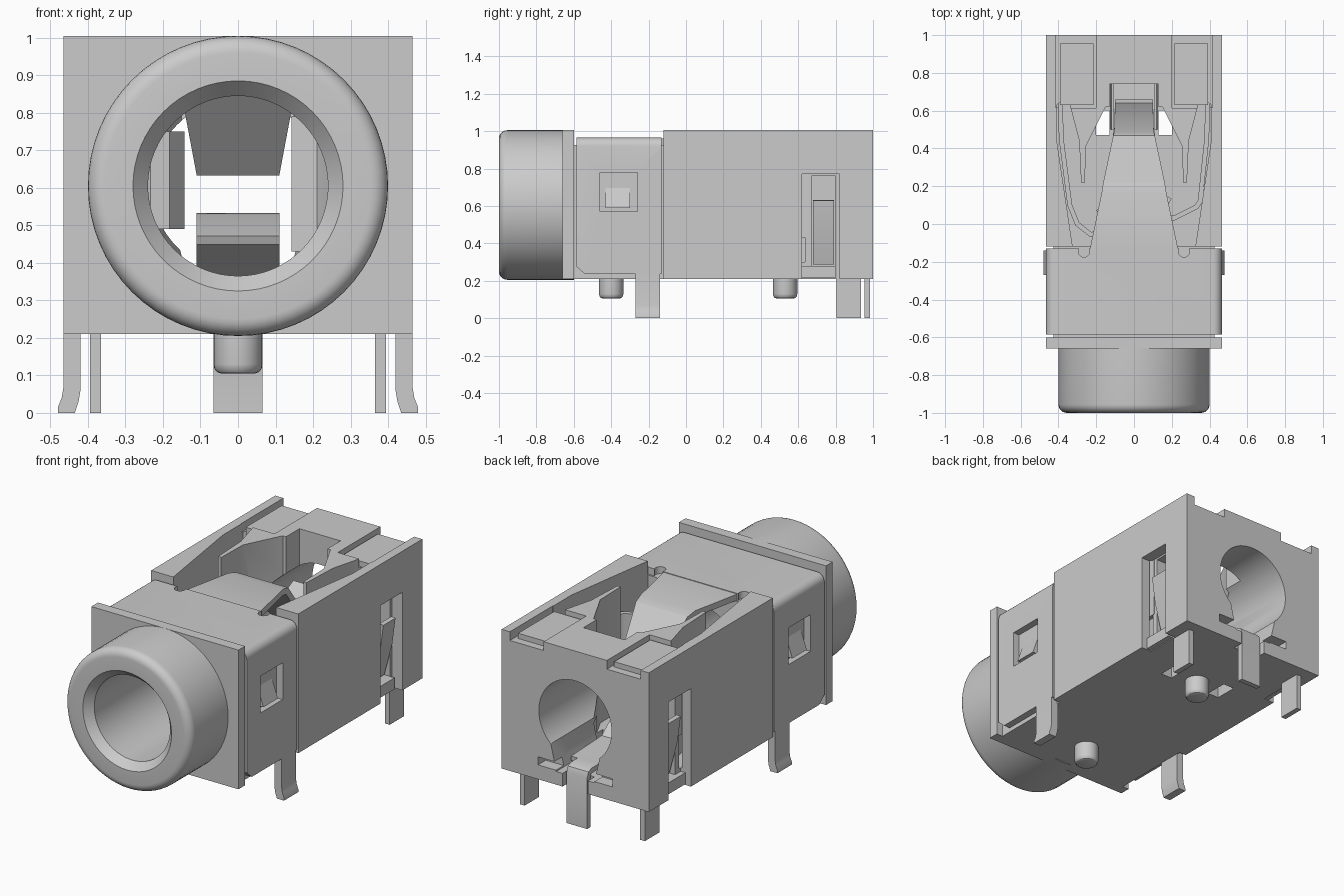
import bpy, bmesh, math
from mathutils import Vector

if "Cube" in bpy.data.objects:
    bpy.data.objects.remove(bpy.data.objects["Cube"])

CZ = 0.605  # height of the bore axis


def finish(name, bm, angle=30):
    bmesh.ops.remove_doubles(bm, verts=bm.verts, dist=1e-5)
    bmesh.ops.recalc_face_normals(bm, faces=bm.faces)
    me = bpy.data.meshes.new(name)
    bm.to_mesh(me)
    bm.free()
    ob = bpy.data.objects.new(name, me)
    bpy.context.collection.objects.link(ob)
    smooth(ob, angle)
    return ob


def activate(ob):
    bpy.ops.object.select_all(action='DESELECT')
    ob.select_set(True)
    bpy.context.view_layer.objects.active = ob


def smooth(ob, angle=30):
    activate(ob)
    bpy.ops.object.shade_smooth_by_angle(angle=math.radians(angle))


def prism(name, pts, axis, lo, hi):
    """Extrude a 2D outline along an axis (x: yz outline, y: xz, z: xy)."""
    place = {'x': lambda a, b, h: (h, a, b), 'y': lambda a, b, h: (a, h, b),
             'z': lambda a, b, h: (a, b, h)}[axis]
    bm = bmesh.new()
    f = bm.faces.new([bm.verts.new(place(a, b, lo)) for a, b in pts])
    r = bmesh.ops.extrude_face_region(bm, geom=[f])
    move = Vector(place(0, 0, hi - lo))
    bmesh.ops.translate(bm, vec=move, verts=[v for v in r['geom'] if isinstance(v, bmesh.types.BMVert)])
    return finish(name, bm)


def box(name, x0, x1, y0, y1, z0, z1):
    x0, x1 = sorted((x0, x1))
    return prism(name, [(x0, y0), (x1, y0), (x1, y1), (x0, y1)], 'z', z0, z1)


def circle(a, b, r, n=64):
    return [(a + r * math.cos(2 * math.pi * i / n), b + r * math.sin(2 * math.pi * i / n)) for i in range(n)]


def lathe(name, prof, center, axis, steps, closed=False):
    """Spin (radius, height) points around the y or z axis."""
    bm = bmesh.new()
    c = Vector(center)
    d = Vector((0, 1, 0)) if axis == 'y' else Vector((0, 0, 1))
    vs = [bm.verts.new(c + Vector((r, 0, 0)) + d * h) for r, h in prof]
    es = [bm.edges.new(p) for p in zip(vs, vs[1:])]
    if closed:
        es.append(bm.edges.new((vs[-1], vs[0])))
    bmesh.ops.spin(bm, geom=vs + es, cent=c, axis=d, angle=2 * math.pi, steps=steps)
    return finish(name, bm)


def ribbon(name, pairs, thick):
    """Bent sheet metal strip between pairs of edge points."""
    bm = bmesh.new()
    rows = [(bm.verts.new(a), bm.verts.new(b)) for a, b in pairs]
    for (a, b), (c, d) in zip(rows, rows[1:]):
        bm.faces.new((a, b, d, c))
    ob = finish(name, bm)
    m = ob.modifiers.new("thickness", 'SOLIDIFY')
    m.thickness, m.offset, m.use_even_offset = thick, 0, True
    activate(ob)
    bpy.ops.object.modifier_apply(modifier=m.name)
    smooth(ob)
    return ob


def flat_strip(name, pts, thick):
    return ribbon(name, [((-w, y, z), (w, y, z)) for y, z, w in pts], thick)


def upright_strip(name, pts, z0, z1, thick=0.025):
    return ribbon(name, [((x, y, z0), (x, y, z1)) for x, y in pts], thick)


def cut(ob, *cutters):
    for c in cutters:
        m = ob.modifiers.new("cut", 'BOOLEAN')
        m.operation, m.solver, m.object = 'DIFFERENCE', 'EXACT', c
        activate(ob)
        bpy.ops.object.modifier_apply(modifier=m.name)
        bpy.data.objects.remove(c)
    smooth(ob)


def bore(r, y0, y1):
    return prism("bore_cutter", circle(0, CZ, r), 'y', y0, y1)


# Round socket barrel with rounded rim and chamfered mouth
rim = [(0.355 + 0.045 * math.sin(t), -0.955 - 0.045 * math.cos(t)) for t in [i * math.pi / 12 for i in range(7)]]
lathe("barrel", [(0.24, -0.6), (0.24, -0.955), (0.28, -1.0)] + rim + [(0.4, -0.6)], (0, 0, CZ), 'y', 64, True)

# Square flange and the front core behind it
flange = box("flange", -0.465, 0.465, -0.66, -0.60, 0.21, 1.005)
cut(flange, bore(0.24, -0.7, -0.5))
core = box("front_core", -0.425, 0.425, -0.60, -0.12, 0.21, 0.925)
cut(core, bore(0.24, -0.7, 0))

# Rear housing: open-topped cavity with two fingers, bore and contact slots
housing = box("rear_housing", -0.465, 0.465, -0.12, 1.0, 0.21, 1.005)
half = [(0.32, -0.2), (0.325, -0.12), (0.41, 0.45), (0.41, 0.63), (0.35, 0.67), (0.29, 0.44), (0.28, 0.22),
        (0.26, 0.22), (0.255, 0.41), (0.15, 0.62), (0.13, 0.62), (0.13, 0.74)]
cut(housing,
    prism("cavity_cutter", half + [(-x, y) for x, y in reversed(half)], 'z', 0.30, 1.1),
    bore(0.23, 0.1, 1.1),
    prism("channel_cutter", [(-0.12, 0.285), (0.12, 0.285), (0.16, 0.46), (-0.16, 0.46)], 'y', 0.5, 1.1),
    box("slot_cutter", -0.235, 0.235, 0.93, 1.1, 0.292, 0.338),
    box("leg_notch_cutter", -0.08, 0.08, 0.94, 1.12, 0.15, 0.33))
for s in (-1, 1):
    cut(housing,
        box("pocket_cutter", s * 0.20, s * 0.413, 0.615, 1.1, 0.955, 1.1),
        box("window_cutter", s * 0.40, s * 0.5, 0.62, 0.82, 0.15, 0.77),
        box("window_hole_cutter", s * 0.33, s * 0.45, 0.67, 0.80, 0.28, 0.76),
        box("floor_hole_cutter", s * 0.13, s * 0.20, 0.47, 0.60, 0.1, 0.4))

# Ground shield wrapped over the front core
arc = [(0.42 + 0.045 * math.cos(t), 0.92 + 0.045 * math.sin(t)) for t in [i * math.pi / 12 for i in range(7)]]
right = [(0.42, 0.92), (0.42, 0.235), (0.465, 0.235)] + arc
shield = prism("shield", right + [(-x, z) for x, z in reversed(right)], 'y', -0.585, -0.13)
cut(shield, prism("corner_cutter", [(-0.6, 0.2), (-0.54, 0.2), (-0.54, 0.235), (-0.585, 0.275), (-0.6, 0.275)],
                  'x', -0.6, 0.6))
for s in (-1, 1):
    cut(shield,
        box("latch_window_cutter", s * 0.3, s * 0.6, -0.46, -0.26, 0.57, 0.78),
        prism("relief_cutter", circle(s * 0.265, -0.145, 0.03, 20), 'z', 0.8, 1.1))

# Shield tongue bending down into the cavity
flat_strip("shield_tongue", [(-0.14, 0.944, 0.235), (0.16, 0.944, 0.172), (0.21, 0.93, 0.163),
                             (0.46, 0.65, 0.11), (0.49, 0.65, 0.105), (0.65, 0.74, 0.10)], 0.035)

# Lower spring contact with the rear centre leg
flat_strip("lower_contact", [(0.60, 0.33, 0.11), (0.37, 0.51, 0.11), (0.34, 0.52, 0.11),
                             (0.31, 0.515, 0.11), (0.18, 0.46, 0.11)], 0.025)
flat_strip("lower_contact_base", [(0.60, 0.33, 0.11), (0.88, 0.318, 0.11)], 0.025)
flat_strip("rear_leg", [(0.86, 0.318, 0.065), (0.94, 0.318, 0.065), (0.962, 0.31, 0.065),
                        (0.97, 0.288, 0.065), (0.97, 0.0, 0.065)], 0.03)

# Side spring contacts
upright_strip("left_contact", [(-0.39, 0.65), (-0.385, 0.45), (-0.34, 0.10), (-0.30, 0.0), (-0.23, -0.055),
                               (-0.19, -0.05), (-0.155, 0.0), (-0.155, 0.03), (-0.19, 0.08)], 0.49, 0.75)
upright_strip("right_contact", [(0.39, 0.65), (0.385, 0.45), (0.35, 0.12), (0.33, 0.09), (0.21, 0.03),
                                (0.155, 0.05), (0.155, 0.09), (0.19, 0.14)], 0.43, 0.79)

for s, side in ((-1, "left"), (1, "right")):
    # Latch bump in the shield window
    prism(side + "_latch", [(s * 0.42, 0.71), (s * 0.42, 0.59), (s * 0.462, 0.59)], 'y', -0.43, -0.30)
    # Front leg with flared foot
    leg = [(0.42, 0.24), (0.465, 0.24), (0.465, 0.07), (0.47, 0.04), (0.48, 0.015), (0.48, 0.0),
           (0.435, 0.0), (0.425, 0.03), (0.42, 0.06)]
    prism(side + "_front_leg", [(s * x, z) for x, z in leg], 'y', -0.27, -0.14)
    # Rear side leg, top plate, window tab and ledge
    box(side + "_side_leg", s * 0.365, s * 0.395, 0.805, 0.935, 0.0, 0.3)
    box(side + "_top_plate", s * 0.215, s * 0.392, 0.63, 0.955, 0.94, 0.985)
    ribbon(side + "_window_tab", [((s * x, 0.68, z), (s * x, 0.79, z))
                                  for x, z in ((0.43, 0.63), (0.41, 0.48), (0.36, 0.29))], 0.025)
    box(side + "_window_ledge", s * 0.39, s * 0.43, 0.62, 0.80, 0.215, 0.28)

# Locating pegs
for y, name in ((-0.4, "front_peg"), (0.53, "rear_peg")):
    lathe(name, [(0, 0.105), (0.045, 0.105), (0.056, 0.109), (0.063, 0.118), (0.065, 0.13), (0.065, 0.22), (0, 0.22)],
          (0, y, 0), 'z', 32)
